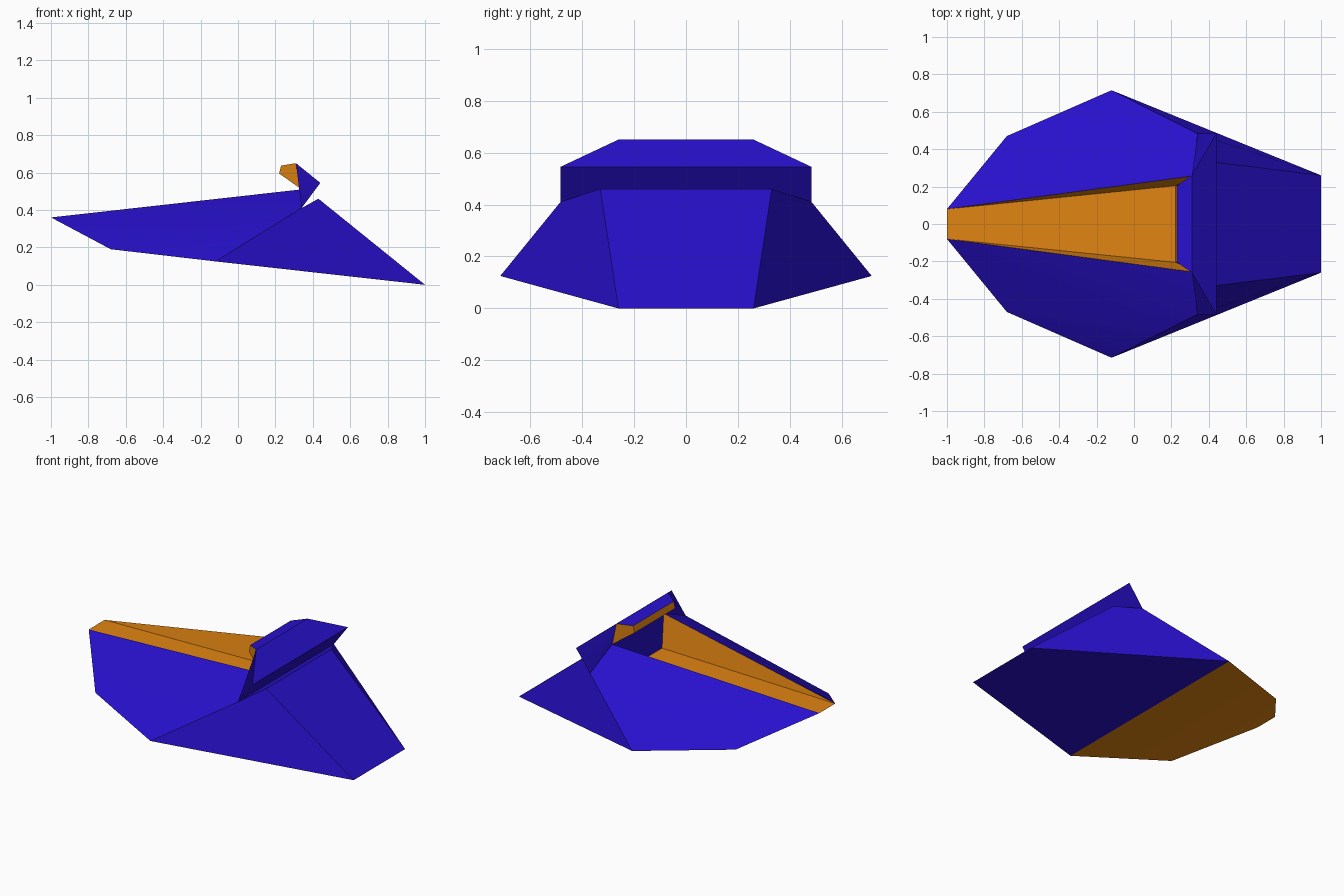
import bpy
import bmesh

if "Cube" in bpy.data.objects:
    bpy.data.objects.remove(bpy.data.objects["Cube"])


def material(name, rgb):
    m = bpy.data.materials.new(name)
    m.diffuse_color = (*rgb, 1)
    m.use_nodes = True
    m.node_tree.nodes["Principled BSDF"].inputs["Base Color"].default_value = m.diffuse_color
    return m


MATS = [material("deep blue", (0.021, 0.005, 0.60)),
        material("orange", (0.76, 0.235, 0.006))]
BLUE, ORANGE = 0, 1

# Corner points of the +y half; each one is mirrored to -y
P = {
    "nose": (-1.0, 0.08, 0.36), "shoulder": (-0.68, 0.47, 0.19),
    "side": (-0.12, 0.715, 0.125), "tail": (1.0, 0.26, 0.0),
    "deck": (0.43, 0.33, 0.46), "wing": (0.34, 0.483, 0.41),
    "rim": (0.34, 0.26, 0.51), "floor": (0.32, 0.215, 0.31),
    "wingtip": (0.44, 0.483, 0.545), "crest": (0.31, 0.26, 0.65),
    "hood_top": (0.23, 0.205, 0.637), "hood_low": (0.22, 0.205, 0.595),
}


def build(name, sides, strips):
    """sides: faces mirrored left/right; strips: quads spanning both sides."""
    bm = bmesh.new()
    verts = {}

    def v(key, s):
        if (key, s) not in verts:
            x, y, z = P[key]
            verts[key, s] = bm.verts.new((x, s * y, z))
        return verts[key, s]

    for keys, mat in sides:
        for s in (1, -1):
            bm.faces.new([v(k, s) for k in keys.split()]).material_index = mat
    for a, b, mat in strips:
        f = bm.faces.new([v(a, 1), v(b, 1), v(b, -1), v(a, -1)])
        f.material_index = mat
    bmesh.ops.recalc_face_normals(bm, faces=bm.faces[:])
    me = bpy.data.meshes.new(name)
    bm.to_mesh(me)
    bm.free()
    for m in MATS:
        me.materials.append(m)
    ob = bpy.data.objects.new(name, me)
    bpy.context.collection.objects.link(ob)
    bpy.ops.object.select_all(action='DESELECT')
    ob.select_set(True)
    bpy.context.view_layer.objects.active = ob
    bpy.ops.object.shade_smooth_by_angle()
    return ob


# Hull with sunken orange cockpit and orange front belly
build("hull",
      [("tail deck wing side", BLUE), ("side wing shoulder", BLUE),
       ("shoulder wing nose", BLUE), ("nose wing rim", BLUE),
       ("nose rim floor", ORANGE)],
      [("tail", "side", BLUE), ("side", "shoulder", ORANGE),
       ("shoulder", "nose", ORANGE), ("tail", "deck", BLUE),
       ("deck", "wing", BLUE), ("wing", "rim", BLUE),
       ("rim", "floor", BLUE), ("floor", "nose", ORANGE)])

# Tail fin with the hood that overhangs the cockpit
build("tail_fin",
      [("wing wingtip crest rim", BLUE), ("rim crest hood_top hood_low", ORANGE)],
      [("wing", "wingtip", BLUE), ("wingtip", "crest", BLUE),
       ("crest", "hood_top", BLUE), ("hood_top", "hood_low", ORANGE),
       ("hood_low", "rim", ORANGE), ("rim", "wing", BLUE)])
